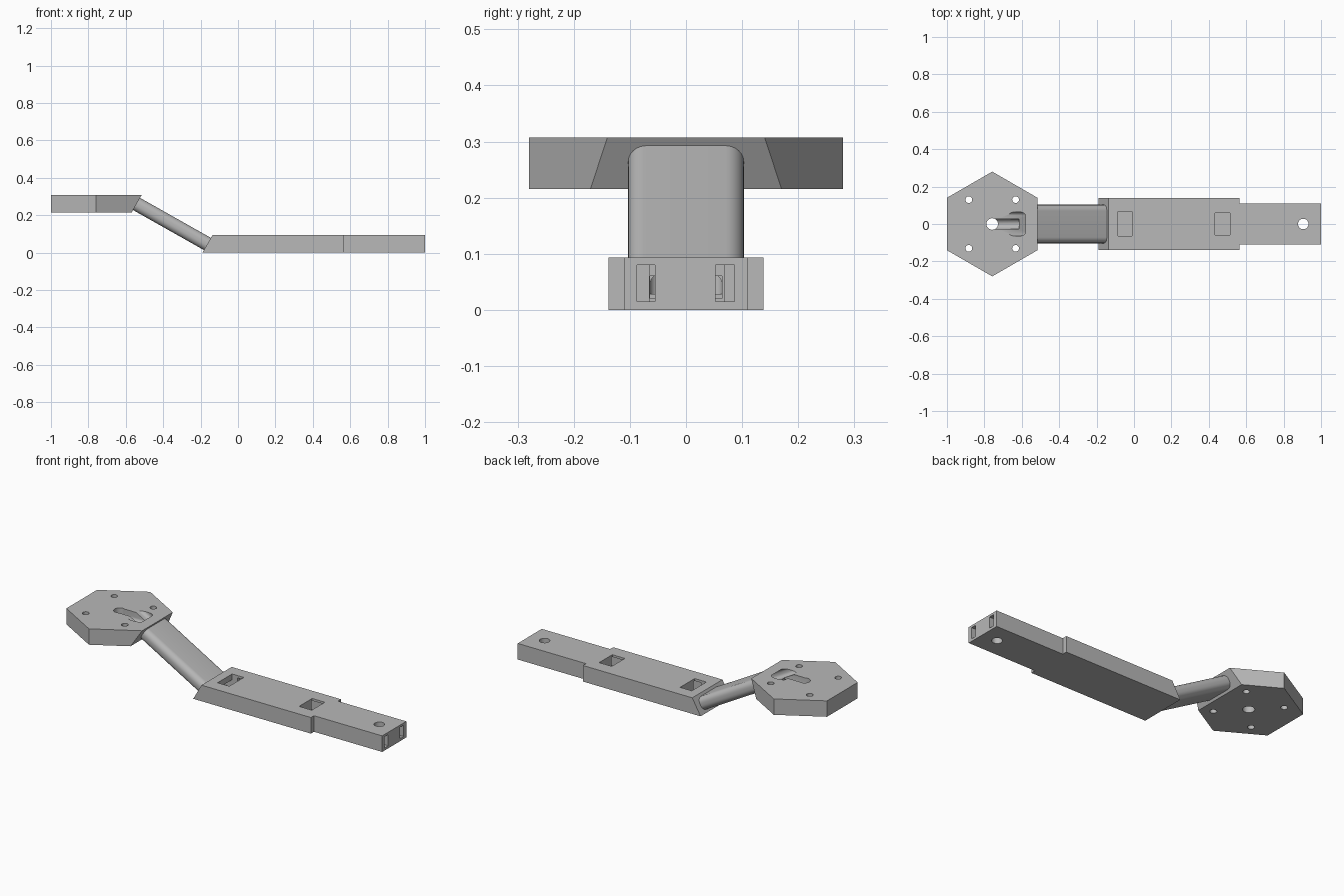
import bpy, bmesh
from math import sin, cos, pi, radians
from mathutils import Vector, Matrix

if "Cube" in bpy.data.objects:
    bpy.data.objects.remove(bpy.data.objects["Cube"], do_unlink=True)

grey = bpy.data.materials.new("grey plastic")
grey.use_nodes = True
COLOUR = (0.48, 0.48, 0.48, 1)
grey.diffuse_color = COLOUR
grey.node_tree.nodes["Principled BSDF"].inputs["Base Color"].default_value = COLOUR


def prism(name, outline, low, high, matrix=Matrix()):
    """Extrude a flat outline from low to high along the local z axis."""
    bm = bmesh.new()
    face = bm.faces.new([bm.verts.new((x, y, low)) for x, y in outline])
    top = bmesh.ops.extrude_face_region(bm, geom=[face])["geom"]
    moved = [v for v in top if isinstance(v, bmesh.types.BMVert)]
    bmesh.ops.translate(bm, verts=moved, vec=(0, 0, high - low))
    bmesh.ops.recalc_face_normals(bm, faces=bm.faces)
    bm.transform(matrix)
    mesh = bpy.data.meshes.new(name)
    bm.to_mesh(mesh)
    bm.free()
    mesh.materials.append(grey)
    obj = bpy.data.objects.new(name, mesh)
    bpy.context.collection.objects.link(obj)
    return obj


def rect(x0, x1, y0, y1):
    return [(x0, y0), (x1, y0), (x1, y1), (x0, y1)]


def circle(x, y, r, n=32):
    return [(x + r * cos(2 * pi * i / n), y + r * sin(2 * pi * i / n)) for i in range(n)]


def rounded(half_x, half_y, r, n=8):
    points = []
    for k, (sx, sy) in enumerate([(1, 1), (-1, 1), (-1, -1), (1, -1)]):
        for i in range(n + 1):
            a = (k + i / n) * pi / 2
            points.append((sx * (half_x - r) + r * cos(a), sy * (half_y - r) + r * sin(a)))
    return points


def carve(obj, cutters):
    """Subtract every cutter in turn, then keep the finished mesh."""
    for c in cutters:
        mod = obj.modifiers.new("cut", "BOOLEAN")
        mod.operation, mod.solver, mod.object = "DIFFERENCE", "EXACT", c
    graph = bpy.context.evaluated_depsgraph_get()
    mesh = bpy.data.meshes.new_from_object(obj.evaluated_get(graph))
    obj.modifiers.clear()
    obj.data = mesh
    for c in cutters:
        bpy.data.objects.remove(c, do_unlink=True)
    bpy.ops.object.select_all(action="DESELECT")
    obj.select_set(True)
    bpy.context.view_layer.objects.active = obj
    bpy.ops.object.shade_smooth_by_angle(angle=radians(30))


# Sloping arm frame: local z runs down the arm, local x is its thickness
arm_top, arm_foot = Vector((-0.544, 0, 0.261)), Vector((-0.163, 0, 0.046))
along = (arm_foot - arm_top).normalized()
side = Vector((0, 1, 0))
thick = side.cross(along)
frame = Matrix.Translation(arm_top) @ Matrix((thick, side, along)).transposed().to_4x4()
length = (arm_foot - arm_top).length


def tunnel(low, high):
    return prism("tunnel_cutter", rounded(0.0225, 0.065, 0.02), low, high, frame)


# Hexagonal mounting plate with one face leaning square to the arm
HUB, LEAN = -0.758, 0.053
LOW, HIGH = 0.215, 0.307
hexagon = [(HUB + 0.28 * sin(k * pi / 3), 0.28 * cos(k * pi / 3)) for k in range(6)]
plate = prism("hexagonal_plate", hexagon, LOW, HIGH)
for v in plate.data.vertices:
    if v.co.x > HUB + 0.2 and v.co.z < LOW + 0.01:
        v.co.x -= LEAN
        v.co.y += LEAN * 0.577 * (1 if v.co.y > 0 else -1)

# Bolt holes, centre hole, cable groove and the mouth of the cable tunnel
cutters = [prism("bolt_cutter", circle(HUB + sx * 0.125, sy * 0.13, 0.018, 24), 0.1, 0.4)
           for sx in (-1, 1) for sy in (-1, 1)]
cutters.append(prism("centre_cutter", circle(HUB, 0, 0.031), 0.1, 0.4))
turn = Matrix(((0, 0, 1), (1, 0, 0), (0, 1, 0))).to_4x4()
groove = [(0.028 * cos(pi + pi * i / 16), 0.28 + 0.028 * sin(pi + pi * i / 16)) for i in range(17)]
cutters.append(prism("groove_cutter", groove + [(0.028, 0.4), (-0.028, 0.4)], HUB, -0.615, turn))
cutters.append(tunnel(-0.3, 0.05))
carve(plate, cutters)

# Hollow rounded arm
arm = prism("sloping_arm", rounded(0.0375, 0.103, 0.033), 0, length, frame)
carve(arm, [tunnel(-0.1, length + 0.1)])

# Long base with a narrower tongue and a leaning end square to the arm
B, W, N, STEP, H = -0.19, 0.138, 0.11, 0.563, 0.093
plan = [(B, -W), (STEP, -W), (STEP, -N), (1, -N), (1, N), (STEP, N), (STEP, W), (B, W)]
base = prism("base_bar", plan, 0, H)
for v in base.data.vertices:
    if v.co.x < B + 0.01 and v.co.z > 0.01:
        v.co.x += LEAN

# Round hole, two top pockets, twin wire channels and the link to the arm
carve(base, [
    prism("end_hole_cutter", circle(0.905, 0, 0.028), -0.1, 0.2),
    prism("front_pocket_cutter", rect(-0.085, -0.01, -0.065, 0.068), 0.014, 0.2),
    prism("rear_pocket_cutter", rect(0.433, 0.514, -0.06, 0.06), 0.014, 0.2),
    prism("wire_cutter_left", rect(-0.05, 1.1, 0.053, 0.086), 0.0145, 0.08),
    prism("wire_cutter_right", rect(-0.05, 1.1, -0.087, -0.055), 0.0145, 0.08),
    prism("link_cutter", rect(-0.15, -0.08, -0.0645, 0.0645), 0.02, 0.06),
    tunnel(length - 0.1, length + 0.02),
])
